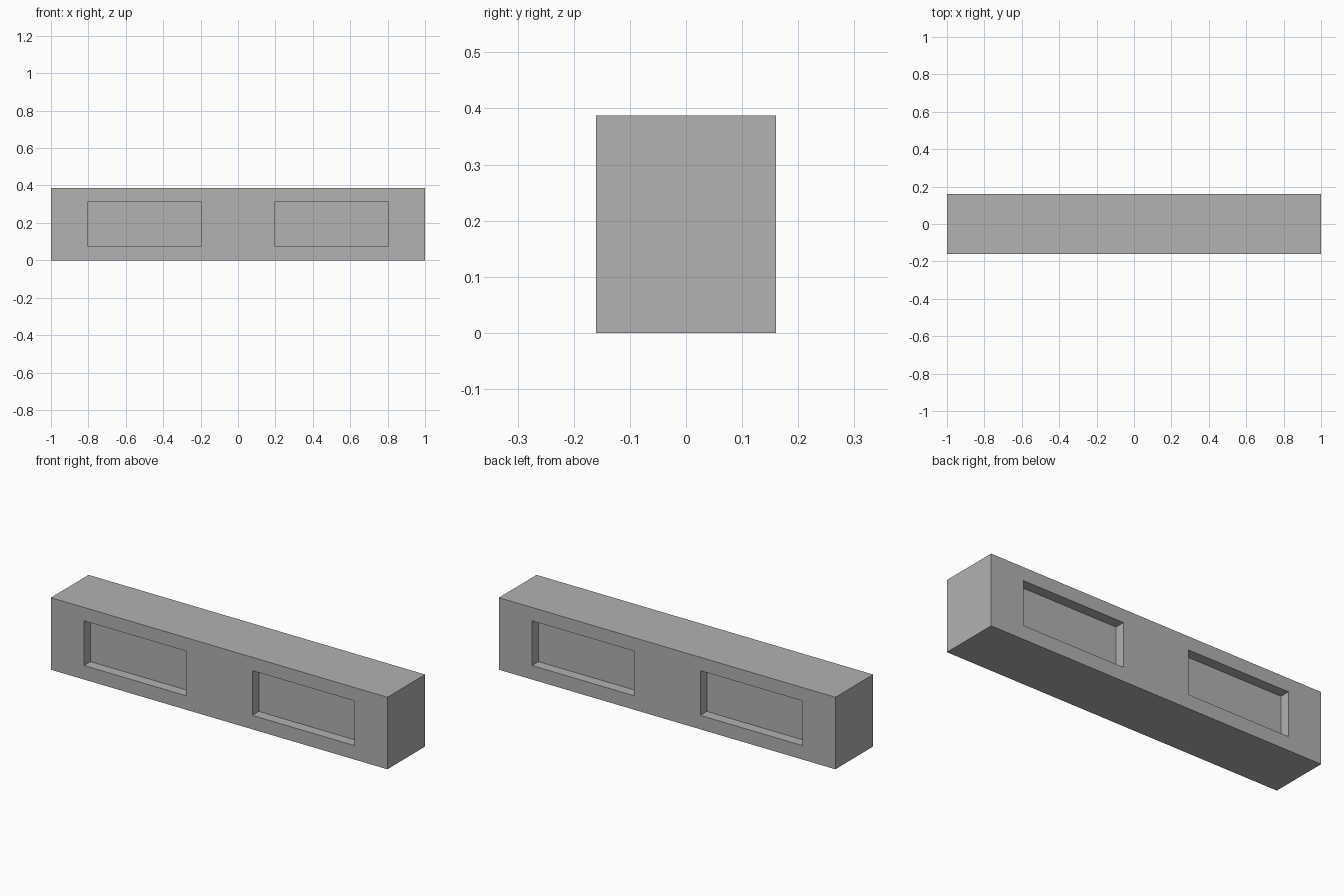
import bpy, bmesh
from mathutils import Matrix, Vector

cube = bpy.data.objects.get("Cube")
if cube:
    bpy.data.objects.remove(cube, do_unlink=True)

LENGTH, DEPTH, HEIGHT = 2.0, 0.32, 0.387
X_IN, X_OUT = 0.197, 0.803      # recess sides, mirrored in x
Z_LOW, Z_HIGH = 0.075, 0.315    # recess bottom and top
RECESS = 0.055

# One plain grey for the whole beam
grey = bpy.data.materials.new("plain grey")
grey.use_nodes = True
colour = (0.445, 0.445, 0.445, 1)
grey.diffuse_color = colour
grey.node_tree.nodes["Principled BSDF"].inputs["Base Color"].default_value = colour

# Solid block standing on the ground
bm = bmesh.new()
bmesh.ops.create_cube(bm, size=1, matrix=Matrix.Translation((0, 0, HEIGHT / 2))
                      @ Matrix.Diagonal((LENGTH, DEPTH, HEIGHT, 1)))


def cut(point, normal):
    geom = bm.verts[:] + bm.edges[:] + bm.faces[:]
    bmesh.ops.bisect_plane(bm, geom=geom, plane_co=point, plane_no=normal)


# Score the outlines of the recesses
for x in (-X_OUT, -X_IN, X_IN, X_OUT):
    cut(Vector((x, 0, 0)), Vector((1, 0, 0)))
for z in (Z_LOW, Z_HIGH):
    cut(Vector((0, 0, z)), Vector((0, 0, 1)))

# Sink the two panels on both the front and the back
bm.normal_update()
panels = []
for face in bm.faces:
    c = face.calc_center_median()
    if abs(face.normal.y) > 0.9 and X_IN < abs(c.x) < X_OUT and Z_LOW < c.z < Z_HIGH:
        panels.append(face)
bmesh.ops.inset_individual(bm, faces=panels, thickness=0, depth=-RECESS)
bmesh.ops.recalc_face_normals(bm, faces=bm.faces[:])

mesh = bpy.data.meshes.new("recessed_beam")
bm.to_mesh(mesh)
bm.free()
mesh.materials.append(grey)
beam = bpy.data.objects.new("recessed_beam", mesh)
bpy.context.collection.objects.link(beam)
